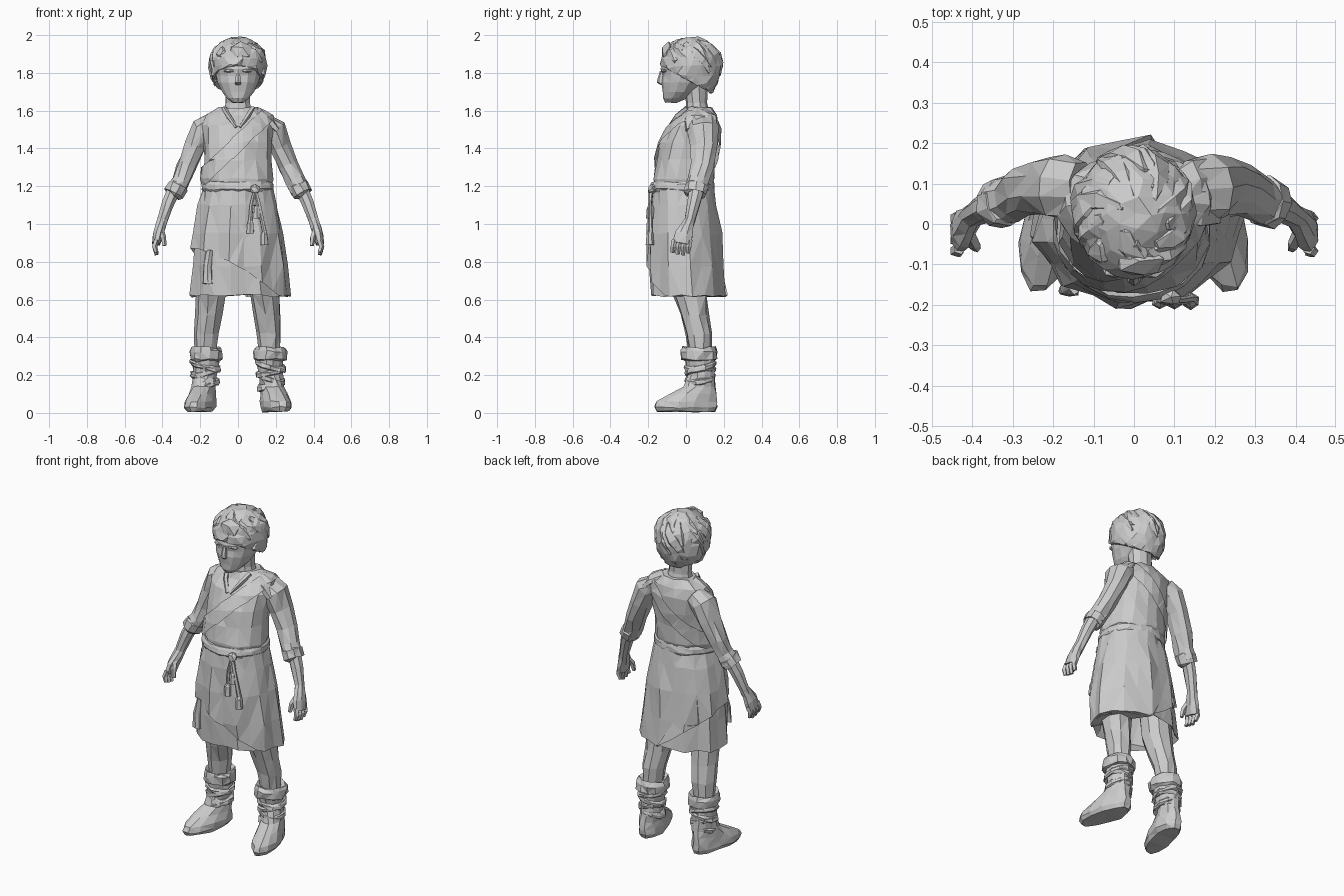
import bpy, bmesh, math, random
from mathutils import Vector, Matrix

random.seed(4)
if "Cube" in bpy.data.objects:
    bpy.data.objects.remove(bpy.data.objects["Cube"])

stone = bpy.data.materials.new("plain_grey")
stone.use_nodes = True
GREY = (0.6, 0.6, 0.6, 1)
stone.diffuse_color = GREY
stone.node_tree.nodes["Principled BSDF"].inputs["Base Color"].default_value = GREY
SIDES = ((1, "left"), (-1, "right"))


def finish(name, bm, jitter=0.0):
    """Roughen, triangulate and link a mesh as a flat-shaded object."""
    for v in bm.verts:
        v.co += Vector([random.uniform(-jitter, jitter) for _ in range(3)])
    bmesh.ops.triangulate(bm, faces=bm.faces[:])
    bmesh.ops.recalc_face_normals(bm, faces=bm.faces[:])
    mesh = bpy.data.meshes.new(name)
    bm.to_mesh(mesh)
    bm.free()
    mesh.materials.append(stone)
    obj = bpy.data.objects.new(name, mesh)
    bpy.context.collection.objects.link(obj)
    return obj


def loft(rings, n=10, upright=False, side=1, pleat=0.0, grow=0.0):
    """Skin elliptical rings (x, y, z, rx, ry), level or square to their path."""
    bm = bmesh.new()
    pts = [Vector((r[0] * side, r[1], r[2])) for r in rings]
    loops = []
    for i, r in enumerate(rings):
        t = pts[min(i + 1, len(pts) - 1)] - pts[max(i - 1, 0)]
        t = Vector((0, 0, 1)) if upright else t.normalized()
        u = Vector((0, 1, 0)).cross(t).normalized()
        v = t.cross(u)
        loop = []
        for k in range(n):
            a = math.tau * (k + 0.5) / n
            f = 1 + pleat * (-1) ** k * min(i, 2)
            loop.append(bm.verts.new(pts[i] + u * math.cos(a) * (r[3] * f + grow)
                                     + v * math.sin(a) * (r[-1] * f + grow)))
        loops.append(loop)
    for a, b in zip(loops, loops[1:]):
        for k in range(n):
            bm.faces.new((a[k], a[(k + 1) % n], b[(k + 1) % n], b[k]))
    bm.faces.new(loops[0])
    bm.faces.new(loops[-1])
    return bm


def cut(bm, point, normal, fill=False):
    """Remove everything on the side the normal points to."""
    res = bmesh.ops.bisect_plane(bm, geom=bm.verts[:] + bm.edges[:] + bm.faces[:],
                                 plane_co=point, plane_no=normal, clear_outer=True)
    if fill:
        edges = [e for e in res["geom_cut"] if isinstance(e, bmesh.types.BMEdge)]
        bmesh.ops.holes_fill(bm, edges=edges)


def blob(name, centre, size, jitter=0.004, sub=1):
    bm = bmesh.new()
    bmesh.ops.create_icosphere(bm, subdivisions=sub, radius=1,
                               matrix=Matrix.Translation(centre) @ Matrix.Diagonal((*size, 1)))
    return finish(name, bm, jitter)


# Tunic body
torso = [(0, -.02, 1.18, .172, .15), (0, -.015, 1.24, .186, .165), (0, 0, 1.34, .178, .16),
         (0, .017, 1.43, .182, .153), (0, .042, 1.52, .19, .13), (0, .065, 1.575, .175, .095),
         (0, .062, 1.615, .1, .075)]
finish("tunic_top", loft(torso, 16, True), .006)

# Diagonal sash from the left shoulder to the right hip
sash = loft(torso, 24, True, grow=.014)
slope = Vector((-.69, 0, .72)).normalized()
cut(sash, Vector((-.18, 0, 1.31)), slope)
cut(sash, Vector((-.18, 0, 1.2)), -slope)
cut(sash, Vector((0, 0, 1.605)), Vector((0, 0, 1)))
finish("sash", sash, .003)
bm = loft([(.09, .065, 1.585, .035, .06), (.15, .075, 1.56, .032, .09),
           (.2, .085, 1.505, .025, .09)], 8)
finish("shoulder_drape", bm, .004)

# Collar flaps forming the open neck
for s, label in SIDES:
    bm = loft([(.075, .01, 1.61, .014, .02), (.05, -.045, 1.57, .014, .016),
               (.008, -.085, 1.51, .008, .014)], 5, side=s)
    finish(label + "_collar", bm, .002)

# Skirt with a hollow hem, and a wrapped overskirt with a slanting edge
skirt = [(0, -.02, 1.2, .172, .152), (0, -.015, 1.1, .196, .168), (0, -.01, .95, .22, .182),
         (0, -.003, .78, .244, .189), (0, .006, .62, .258, .193)]
inside = [(0, .005, .645, .24, .175), (0, 0, .85, .19, .14)]
finish("skirt", loft(skirt + inside, 20, True, pleat=.012), .009)
over = loft(skirt, 20, True, pleat=.014, grow=.012)
cut(over, Vector((0, -.2, .77)), Vector((-.6, -.3, -1)))
finish("overskirt", over, .008)
bm = loft([(-.15, -.155, .86, .016, .018), (-.163, -.165, .77, .024, .014),
           (-.16, -.168, .685, .028, .012)], 6)
finish("hanging_fold", bm, .004)

# Belt, knot and tasselled cords
belt = [(0, -.02, 1.17, .185, .165), (0, -.02, 1.185, .194, .173),
        (0, -.02, 1.21, .192, .171), (0, -.02, 1.225, .182, .163)]
finish("belt", loft(belt, 18, True), .004)
blob("belt_knot", (.09, -.18, 1.185), (.03, .022, .03))
for i, (x, z) in enumerate(((.065, .95), (.14, .89), (.10, 1.03))):
    bm = loft([(.09, -.185, 1.18, .011), (.085 + (x - .09) * .5, -.19, 1.1, .011),
               (x, -.188, z + .07, .011), (x, -.19, z + .055, .018),
               (x, -.19, z, .022)], 6)
    finish("cord_%d" % (i + 1), bm, .002)

for s, label in SIDES:
    # Wide sleeve with a slightly flared cuff
    sleeve = [(.13, .085, 1.535, .06, .07), (.185, .09, 1.5, .072, .082),
              (.225, .096, 1.41, .056, .072), (.272, .086, 1.305, .053, .062),
              (.305, .066, 1.23, .052, .058), (.33, .053, 1.18, .053, .058)]
    finish(label + "_sleeve", loft(sleeve, 9, side=s), .007)
    cuff = [(.318, .06, 1.208, .049, .053), (.321, .058, 1.2, .056, .062),
            (.342, .048, 1.158, .056, .06), (.344, .048, 1.156, .04, .045)]
    finish(label + "_cuff", loft(cuff, 9, side=s), .004)
    # Forearm and hand
    arm = [(.33, .06, 1.2, .038, .042), (.37, .04, 1.11, .035, .038),
           (.4, .02, 1.02, .029), (.411, .005, .985, .029, .036),
           (.424, -.012, .945, .028, .05), (.434, -.022, .895, .023, .052)]
    finish(label + "_arm", loft(arm, 8, side=s), .002)
    for i in range(4):
        y = .02 - i * .027
        tip = .833 + .01 * abs(i - 1.3)
        finger = [(.432, y, .915, .015), (.442, y - .006, .88, .015),
                  (.432, y - .01, tip, .011)]
        finish("%s_finger_%d" % (label, i + 1), loft(finger, 5, side=s))
    thumb = [(.411, -.02, .97, .018), (.396, -.05, .93, .016), (.39, -.06, .885, .011)]
    finish(label + "_thumb", loft(thumb, 5, side=s))

    # Leg
    leg = [(.12, .02, .85, .085, .095), (.145, .022, .62, .083, .09),
           (.153, .044, .52, .071, .077), (.165, .069, .42, .067, .07),
           (.17, .075, .31, .055, .06)]
    finish(label + "_leg", loft(leg, 9, True, s), .005)
    # Boot, with the toe turned outward
    boot = [(.18, 0, .006, .062, .156), (.18, 0, .03, .076, .172),
            (.18, .006, .06, .074, .164), (.18, .038, .1, .066, .124),
            (.175, .072, .14, .062, .084), (.175, .078, .2, .064, .072),
            (.17, .075, .25, .07, .077), (.17, .072, .3, .075, .084)]
    bm = loft(boot, 12, True, s)
    for v in bm.verts:
        v.co.x += s * max(0, .09 - v.co.y) * .22 * (v.co.z < .15)
    finish(label + "_boot", bm, .004)
    top = [(.17, .07, .275, .07, .08), (.17, .07, .285, .086, .094),
           (.17, .07, .325, .09, .098), (.17, .07, .348, .078, .086),
           (.17, .07, .335, .056, .062)]
    finish(label + "_boot_cuff", loft(top, 12, True, s), .007)
    # Criss-cross ankle wraps
    for i, (z, tilt) in enumerate(((.15, .3), (.185, -.3), (.22, .25), (.25, -.25))):
        r = .066 + i * .003
        wrap = [(.173, .076, z - .016, r), (.173, .076, z - .008, r + .01),
                (.173, .076, z + .008, r + .01), (.173, .076, z + .016, r)]
        bm = loft(wrap, 10, True, s)
        for v in bm.verts:
            v.co.z += tilt * (v.co.x - s * .173) + .15 * (v.co.y - .076)
        finish("%s_wrap_%d" % (label, i + 1), bm, .004)

# Neck and head
finish("neck", loft([(0, .06, 1.57, .085, .068), (0, .055, 1.64, .068, .056),
                     (0, .048, 1.74, .07, .065)], 10, True), .002)
head = [(0, -.078, 1.642, .028, .032), (0, -.058, 1.665, .06, .064),
        (0, -.033, 1.7, .086, .092), (0, -.01, 1.75, .112, .12),
        (0, .0, 1.785, .12, .126), (0, .005, 1.82, .125, .138), (0, .02, 1.9, .12, .13)]
finish("head", loft(head, 14, True), .002)
finish("nose", loft([(0, -.126, 1.81, .012, .012), (0, -.134, 1.765, .015, .018),
                     (0, -.132, 1.748, .019, .022), (0, -.12, 1.735, .014, .012)], 6, True))
for name, z, w in (("upper_lip", 1.71, .028), ("lower_lip", 1.699, .022)):
    blob(name, (0, -.108, z), (w, .016, .008), 0)
for s, label in SIDES:
    blob(label + "_brow", (s * .045, -.115, 1.812), (.036, .02, .012), 0)
    blob(label + "_ear", (s * .122, .035, 1.775), (.018, .026, .034), .002)

# Hair: a ball that stays full toward the nape and is cut higher over the face
C, R = Vector((0, .027, 1.84)), Vector((.151, .161, .152))
FULL = 1.35


def on_hair(lon, lat, sink):
    """Point on the hair ball, moved inward by sink."""
    d = Vector((math.cos(lat) * math.cos(lon), math.cos(lat) * math.sin(lon), math.sin(lat)))
    p = Vector([d[j] * (R[j] - sink) for j in range(3)])
    p.z *= FULL if p.z < 0 else 1
    return C + p


bm = bmesh.new()
bmesh.ops.create_icosphere(bm, subdivisions=3, radius=1)
for v in bm.verts:
    v.co = on_hair(math.atan2(v.co.y, v.co.x), math.asin(max(-1, min(1, v.co.z))), 0)
cut(bm, Vector((0, 0, 1.768)), Vector((0, -.55, -1)), True)
finish("hair_cap", bm, .007)

# Shallow swept locks, scattered at different heights over the cap
count = 15
for i in range(count):
    a = math.tau * i / count + random.uniform(-.15, .15)
    high = random.uniform(.75, 1.4)
    low = -.2 - .36 * math.sin(a) + random.uniform(-.08, .25)
    swirl = random.uniform(.1, .3)
    path = []
    for k, w in enumerate((.012, .036, .045, .036, .008)):
        p = on_hair(a + swirl * k, high + (low - high) * k / 4, w * .72)
        path.append((*p, w))
    finish("hair_lock_%d" % (i + 1), loft(path, 6), .005)
blob("forelock", (.01, -.09, 1.915), (.07, .045, .05), .008)
